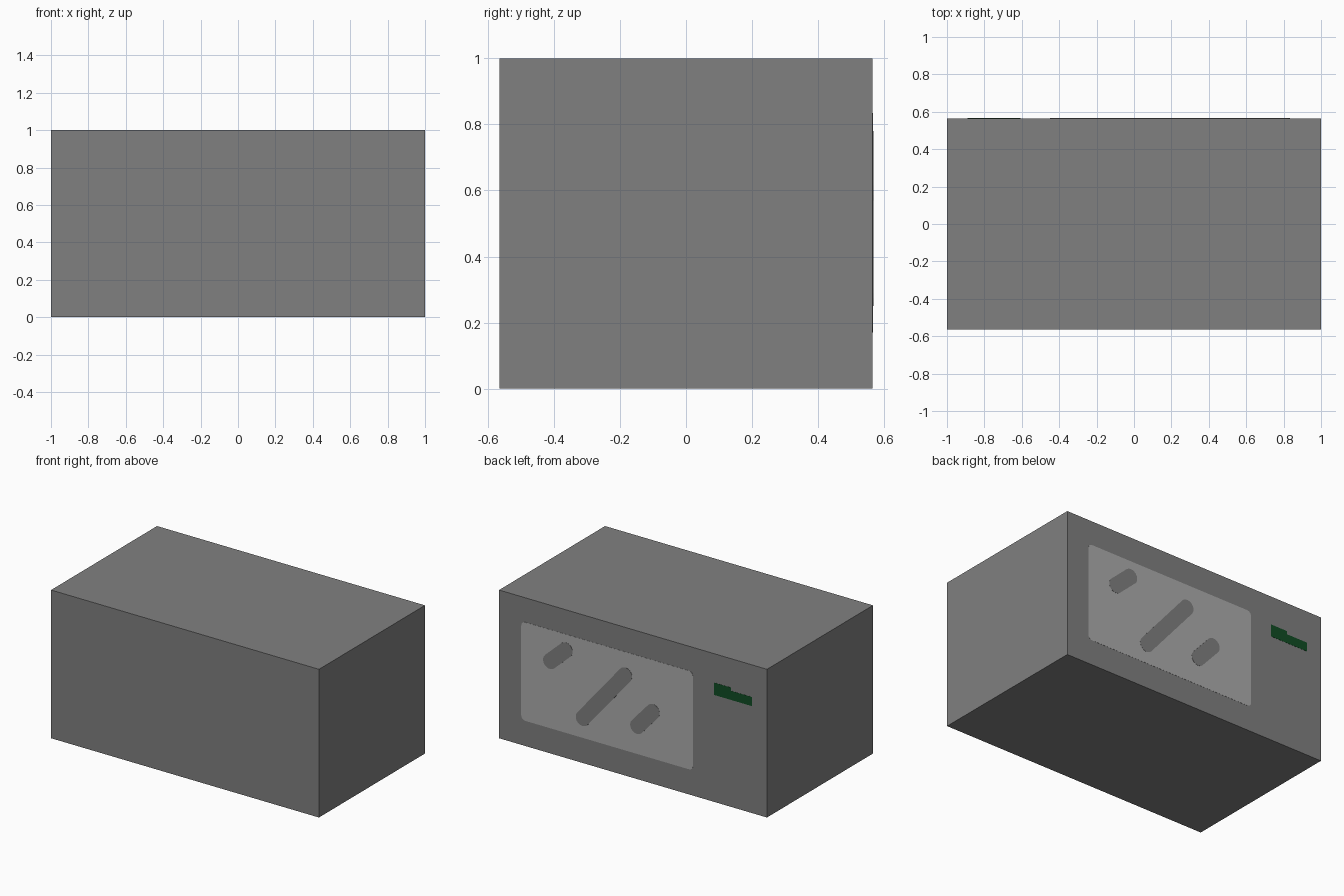
import bpy, bmesh, math

if "Cube" in bpy.data.objects:
    bpy.data.objects.remove(bpy.data.objects["Cube"])

BACK = 0.565  # y of the face that carries the door


def material(name, rgb):
    m = bpy.data.materials.new(name)
    m.diffuse_color = (*rgb, 1)
    m.use_nodes = True
    m.node_tree.nodes["Principled BSDF"].inputs["Base Color"].default_value = m.diffuse_color
    return m


body_grey = material("body_grey", (0.216, 0.216, 0.216))
glass_grey = material("glass_grey", (0.41, 0.41, 0.41))
display_green = material("display_green", (0.005, 0.072, 0.017))


def finish(bm, name, mat):
    bmesh.ops.recalc_face_normals(bm, faces=bm.faces)
    me = bpy.data.meshes.new(name)
    bm.to_mesh(me)
    bm.free()
    me.materials.append(mat)
    ob = bpy.data.objects.new(name, me)
    bpy.context.collection.objects.link(ob)
    return ob


def plate(name, outline, depth, mat):
    """Thin plate standing on the door face, outline in (x, z)."""
    bm = bmesh.new()
    face = bm.faces.new([bm.verts.new((x, BACK, z)) for x, z in outline])
    new = bmesh.ops.extrude_face_region(bm, geom=[face])["geom"]
    for v in new:
        if isinstance(v, bmesh.types.BMVert):
            v.co.y += depth
    return finish(bm, name, mat)


def arc(cx, cz, r, start, sweep, n):
    return [(cx + r * math.cos(start + sweep * i / n),
             cz + r * math.sin(start + sweep * i / n)) for i in range(n + 1)]


def rounded_rect(x0, x1, z0, z1, r):
    corners = [(x1 - r, z1 - r), (x0 + r, z1 - r), (x0 + r, z0 + r), (x1 - r, z0 + r)]
    return [p for i, (cx, cz) in enumerate(corners)
            for p in arc(cx, cz, r, i * math.pi / 2, math.pi / 2, 4)]


def capsule(a, b, r):
    ang = math.atan2(b[1] - a[1], b[0] - a[0])
    return (arc(*b, r, ang - math.pi / 2, math.pi, 10)
            + arc(*a, r, ang + math.pi / 2, math.pi, 10))


# Oven body
bm = bmesh.new()
bmesh.ops.create_cube(bm, size=1)
for v in bm.verts:
    v.co = (v.co.x * 2, v.co.y * 2 * BACK, v.co.z + 0.5)
finish(bm, "oven_body", body_grey)

# Door window
plate("door_window", rounded_rect(-0.448, 0.834, 0.17, 0.835, 0.03), 0.001, glass_grey)

# Diagonal reflection streaks in the window
streaks = [((0.62, 0.62), (0.50, 0.73)),
           ((0.376, 0.30), (0.056, 0.68)),
           ((-0.03, 0.355), (-0.15, 0.488))]
for i, (a, b) in enumerate(streaks):
    plate(f"window_streak_{i + 1}", capsule(a, b, 0.05), 0.002, body_grey)

# Stepped clock display
plate("clock_display", [(-0.607, 0.722), (-0.607, 0.805), (-0.731, 0.805),
                        (-0.731, 0.783), (-0.89, 0.783), (-0.89, 0.722)],
      0.001, display_green)
